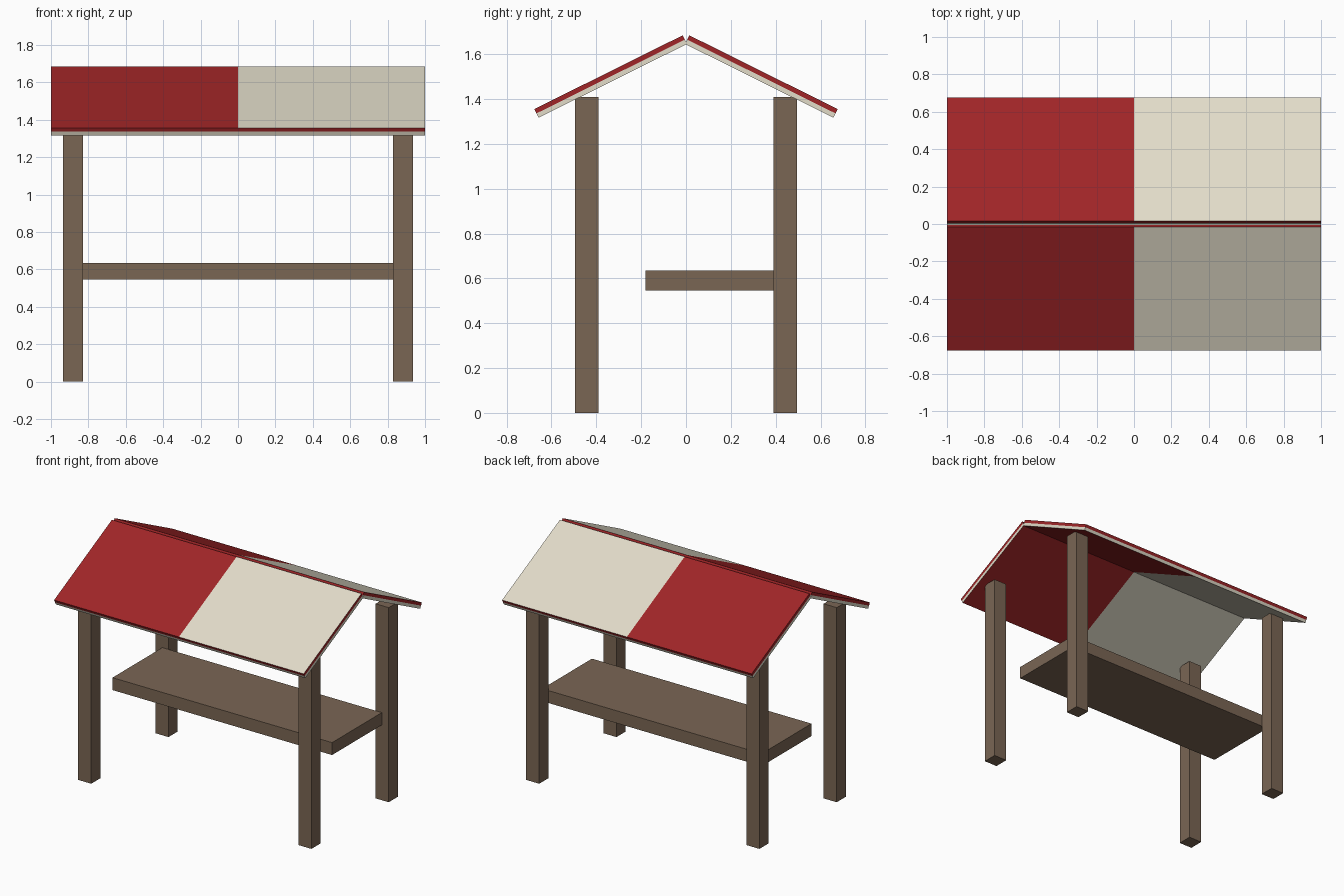
import bpy
import bmesh
import math
from mathutils import Matrix, Vector

if "Cube" in bpy.data.objects:
    bpy.data.objects.remove(bpy.data.objects["Cube"], do_unlink=True)


def make_material(name, rgb):
    # 8-bit display colour converted to linear
    linear = [(c / 255 / 12.92) if c < 11 else ((c / 255 + 0.055) / 1.055) ** 2.4 for c in rgb]
    mat = bpy.data.materials.new(name)
    mat.use_nodes = True
    mat.diffuse_color = (*linear, 1)
    mat.node_tree.nodes["Principled BSDF"].inputs["Base Color"].default_value = (*linear, 1)
    return mat


wood = make_material("brown_wood", (122, 102, 84))
red = make_material("roof_red", (160, 37, 39))
cream = make_material("roof_cream", (226, 220, 201))


def add_object(name, bm, materials):
    mesh = bpy.data.meshes.new(name)
    bm.to_mesh(mesh)
    bm.free()
    for mat in materials:
        mesh.materials.append(mat)
    obj = bpy.data.objects.new(name, mesh)
    bpy.context.collection.objects.link(obj)
    return obj


def box_mesh(size):
    bm = bmesh.new()
    bmesh.ops.create_cube(bm, size=1, matrix=Matrix.Diagonal((*size, 1)))
    return bm


def add_box(name, low, high):
    low, high = Vector(low), Vector(high)
    obj = add_object(name, box_mesh(high - low), [wood])
    obj.location = (low + high) / 2


# Four square posts
for y_name, y in (("front", -0.4425), ("back", 0.4425)):
    for x_name, x in (("right", -0.8825), ("left", 0.8825)):
        add_box(f"{y_name}_{x_name}_post", (x - 0.0525, y - 0.0525, 0), (x + 0.0525, y + 0.0525, 1.41))

# Counter board
add_box("counter", (-0.88, -0.18, 0.545), (0.88, 0.39, 0.635))


def add_roof_panel(name, side):
    bm = box_mesh((2, 0.739, 0.043))
    # Cut at the middle of the length and of the thickness
    for axis in ((1, 0, 0), (0, 0, 1)):
        geom = bm.verts[:] + bm.edges[:] + bm.faces[:]
        bmesh.ops.bisect_plane(bm, geom=geom, plane_co=(0, 0, 0), plane_no=axis)
    bm.normal_update()
    # Top and underside swap colours lengthwise; edges are red above cream
    for face in bm.faces:
        centre = face.calc_center_median()
        if abs(face.normal.z) > 0.5:
            is_red = centre.x * face.normal.z < 0
        else:
            is_red = centre.z > 0
        face.material_index = 0 if is_red else 1
    obj = add_object(name, bm, [red, cream])
    obj.location = (0, side * 0.3364, 1.5002)
    obj.rotation_euler.x = -side * math.radians(26.43)


# Two sloping roof panels meeting at the ridge
add_roof_panel("front_roof_panel", -1)
add_roof_panel("back_roof_panel", 1)
